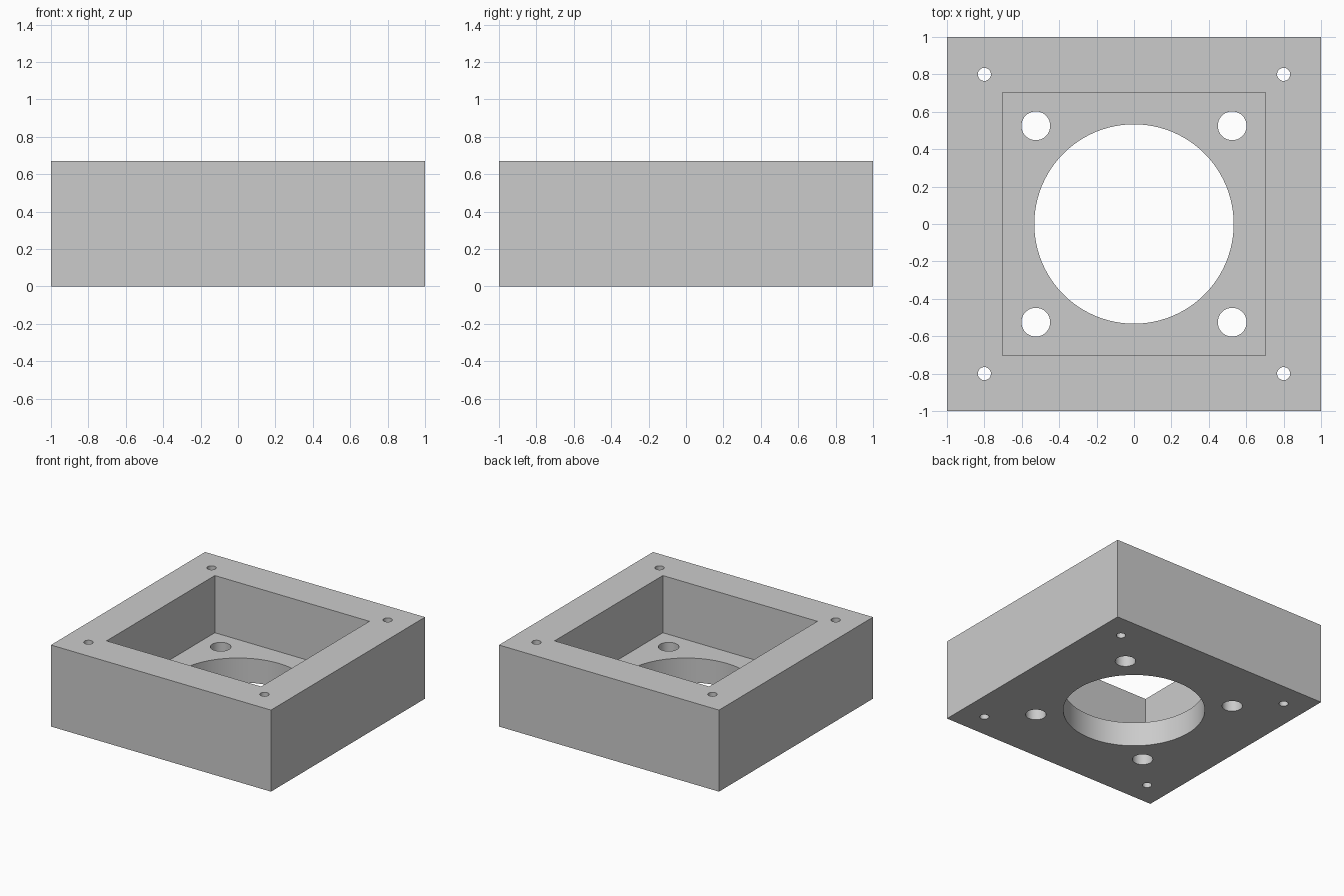
import bpy

cube = bpy.data.objects.get("Cube")
if cube:
    bpy.data.objects.remove(cube, do_unlink=True)

HEIGHT = 0.67
FLOOR = 0.20
POCKET = 1.405

# Single grey material
grey = bpy.data.materials.new("light_grey")
grey.use_nodes = True
colour = (0.6, 0.6, 0.6, 1)
grey.diffuse_color = colour
grey.node_tree.nodes["Principled BSDF"].inputs["Base Color"].default_value = colour


def box(name, side, bottom, top):
    bpy.ops.mesh.primitive_cube_add(size=1, location=(0, 0, (bottom + top) / 2))
    obj = bpy.context.object
    obj.name = name
    obj.scale = (side, side, top - bottom)
    bpy.ops.object.transform_apply(location=True, rotation=False, scale=True)
    obj.data.materials.append(grey)
    return obj


def cylinder(name, x, y, radius, sides):
    bpy.ops.mesh.primitive_cylinder_add(vertices=sides, radius=radius, depth=2,
                                        location=(x, y, HEIGHT / 2))
    obj = bpy.context.object
    obj.name = name
    obj.data.materials.append(grey)
    return obj


def cut(target, cutter):
    mod = target.modifiers.new(cutter.name, 'BOOLEAN')
    mod.operation = 'DIFFERENCE'
    mod.solver = 'EXACT'
    mod.object = cutter
    bpy.context.view_layer.objects.active = target
    bpy.ops.object.modifier_apply(modifier=mod.name)
    bpy.data.objects.remove(cutter, do_unlink=True)


# Square block with an open pocket above a thin floor
housing = box("housing", 2, 0, HEIGHT)
cut(housing, box("pocket_cutter", POCKET, FLOOR, HEIGHT + 0.2))

# Central bore through the floor
cut(housing, cylinder("bore_cutter", 0, 0, 0.533, 96))

# Floor holes and rim screw holes at the four corners
for sx in (-1, 1):
    for sy in (-1, 1):
        cut(housing, cylinder("floor_hole_cutter", sx * 0.525, sy * 0.525, 0.077, 40))
        cut(housing, cylinder("screw_hole_cutter", sx * 0.8, sy * 0.8, 0.035, 32))

# Smooth hole walls, crisp edges
bpy.ops.object.select_all(action='DESELECT')
housing.select_set(True)
bpy.context.view_layer.objects.active = housing
bpy.ops.object.shade_smooth_by_angle()
